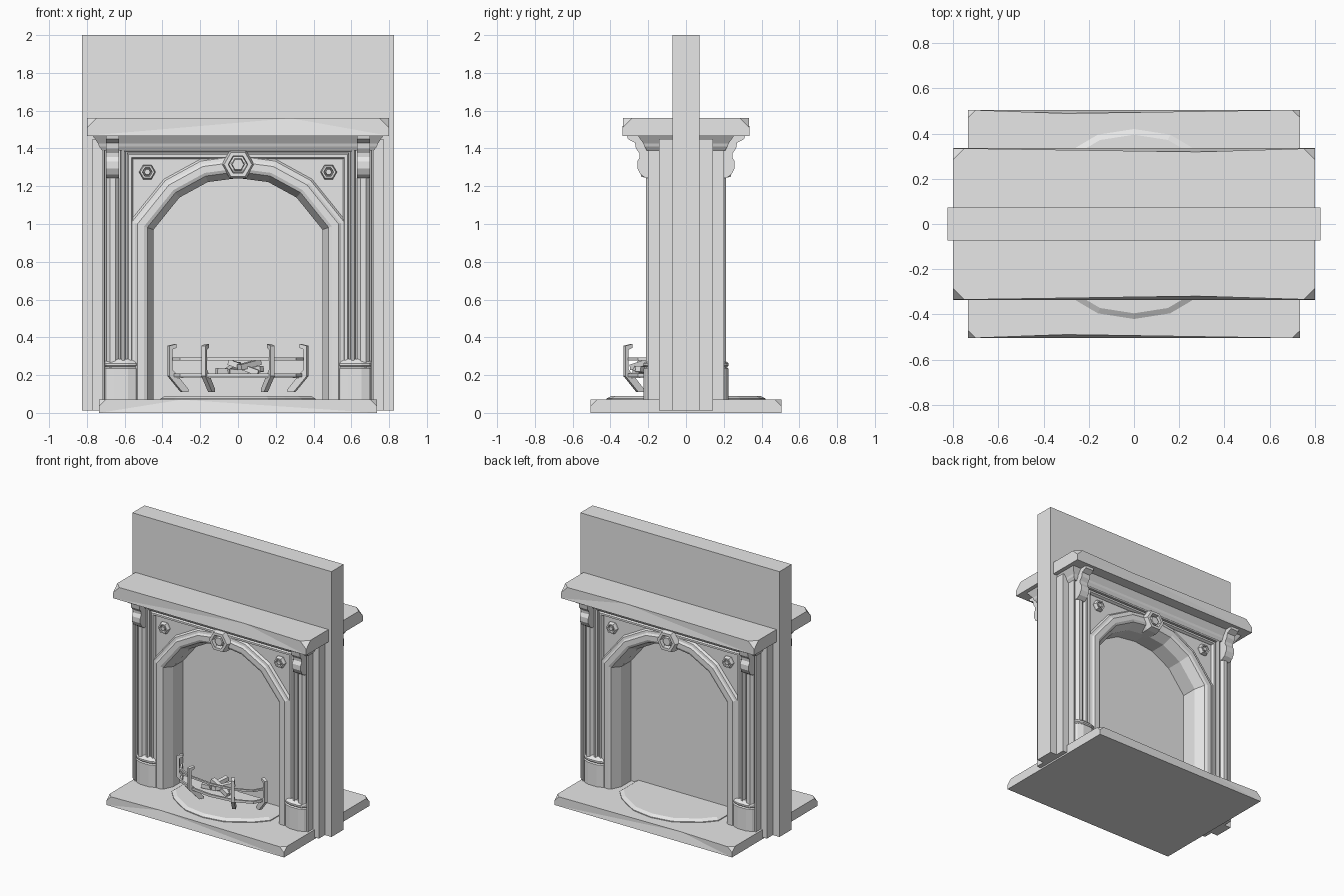
import bpy, bmesh, math
from mathutils import Vector, Matrix

if "Cube" in bpy.data.objects:
    bpy.data.objects.remove(bpy.data.objects["Cube"])

stone = bpy.data.materials.new("grey_stone")
stone.diffuse_color = (0.8, 0.8, 0.8, 1)
stone.use_nodes = True
stone.node_tree.nodes["Principled BSDF"].inputs["Base Color"].default_value = stone.diffuse_color


def finish(name, bm, mirror=""):
    """Turn a bmesh into an object, optionally mirrored on X and/or Y."""
    bmesh.ops.recalc_face_normals(bm, faces=bm.faces)
    me = bpy.data.meshes.new(name)
    bm.to_mesh(me)
    bm.free()
    me.materials.append(stone)
    ob = bpy.data.objects.new(name, me)
    bpy.context.collection.objects.link(ob)
    if mirror:
        mod = ob.modifiers.new("mirror", 'MIRROR')
        mod.use_axis = ("x" in mirror, "y" in mirror, False)
        mod.use_mirror_merge = False
    return ob


def loft(name, rings, mirror="", bm=None):
    """Join equal-length rings of points into a capped solid."""
    own = bm is None
    bm = bm or bmesh.new()
    vs = [[bm.verts.new(p) for p in r] for r in rings]
    n = len(rings[0])
    for a, b in zip(vs, vs[1:]):
        for i in range(n):
            bm.faces.new((a[i], a[(i + 1) % n], b[(i + 1) % n], b[i]))
    bm.faces.new(vs[0][::-1])
    bm.faces.new(vs[-1])
    return finish(name, bm, mirror) if own else None


def box(name, x0, x1, y0, y1, z0, z1, mirror=""):
    return loft(name, [[(x0, y0, z), (x1, y0, z), (x1, y1, z), (x0, y1, z)] for z in (z0, z1)], mirror)


def offset(path, d):
    """Mitred outward offset of an open path in the XZ plane."""
    out = []
    dirs = [(b - a).normalized() for a, b in zip(path, path[1:])]
    for i, p in enumerate(path):
        d0, d1 = dirs[max(i - 1, 0)], dirs[min(i, len(dirs) - 1)]
        n0, n1 = Vector((-d0.y, d0.x)), Vector((-d1.y, d1.x))
        m = (n0 + n1).normalized()
        out.append(p + m * (d / m.dot(n0)))
    return out


def sweep(name, path, profile):
    """Sweep an (offset, y) section along a path; repeated on the back."""
    lines = [[Vector((p.x, y, p.y)) for p in offset(path, d)] for d, y in profile]
    return loft(name, [list(r) for r in zip(*lines)], "y")


def portal(hx, z):
    return [Vector(p) for p in ((-hx, 0.06), (-hx, z), (hx, z), (hx, 0.06))]


half = [(-0.447, 0.05), (-0.447, 0.97), (-0.31, 1.14), (-0.16, 1.222)]
arch = [Vector(p) for p in half + [(0, 1.243)] + [(-x, z) for x, z in half[::-1]]]


def arched_slab(name, hx, hy, z0, z1):
    """Slab with the arched opening cut through it."""
    inner = offset(arch, 0.04)
    pts = [(-hx, z0), (-hx, z1), (hx, z1), (hx, z0)]
    pts += [(inner[-1].x, z0)] + [(p.x, p.y) for p in inner[-2:0:-1]] + [(inner[0].x, z0)]
    return loft(name, [[(x, y, z) for x, z in pts] for y in (-hy, hy)])


def worn_slab(name, hx, hy, z0, z1, wear_x, chip):
    """Slab with broken top corners and a worn spot on both long edges."""
    bm = bmesh.new()
    v = bm.verts.new
    b = [v((x, y, z0)) for x, y in ((-hx, -hy), (hx, -hy), (hx, hy), (-hx, hy))]
    t = [v((x, y, z1)) for x, y in ((-hx, -hy), (hx, -hy), (hx, hy), (-hx, hy))]
    f, k = v((wear_x, -hy + 0.016, z1)), v((wear_x, hy - 0.016, z1))
    for face in ((b[0], b[1], f), (b[1], t[1], f), (b[0], f, t[0]),
                 (b[2], b[3], k), (b[3], t[3], k), (b[2], k, t[2]),
                 (b[1], b[2], t[2], t[1]), (b[3], b[0], t[0], t[3]),
                 (t[0], f, t[1], t[2], k, t[3]), b[::-1]):
        bm.faces.new(face)
    bmesh.ops.bevel(bm, geom=t, offset=chip, segments=1, affect='VERTICES')
    return finish(name, bm)


def hex_boss(name, x, z, r, y_back, y_front, mirror):
    """Hexagonal boss with a raised rim and a small centre stud."""
    d = y_front - y_back
    steps = [(r, y_back), (r, y_back + d * 0.7), (r * 0.85, y_front), (r * 0.6, y_front),
             (r * 0.52, y_front - d * 0.4), (r * 0.45, y_front - d * 0.4), (r * 0.36, y_front - d * 0.05)]
    rings = [[(x + s * math.cos(i * math.pi / 3), y, z + s * math.sin(i * math.pi / 3))
              for i in range(6)] for s, y in steps]
    return loft(name, rings, mirror)


# Chimney wall and stepped stone body, open through the arch
arched_slab("chimney_wall", 0.825, 0.072, 0.012, 2.0)
arched_slab("side_step", 0.77, 0.142, 0.012, 1.45)
arched_slab("surround_body", 0.72, 0.178, 0.05, 1.45)
box("firebox_back", -0.49, 0.49, -0.01, 0.01, 0.05, 1.29)

# Hearth slab and mantel shelf
worn_slab("hearth", 0.735, 0.505, 0, 0.07, -0.3, 0.035)
worn_slab("mantel_shelf", 0.8, 0.335, 1.467, 1.56, 0.28, 0.05)

# Cornice flaring out below the shelf
loft("cornice", [[(sx * x, sy * y, z) for sx, sy in ((-1, -1), (1, -1), (1, 1), (-1, 1))]
                 for x, y, z in ((0.72, 0.208, 1.39), (0.735, 0.22, 1.41),
                                 (0.74, 0.225, 1.425), (0.77, 0.255, 1.468))])

# Arch moulding with splayed reveal, and the rectangular frames around it
sweep("arch_moulding", arch, [(0, 0), (0, -0.13), (0.033, -0.2), (0.05, -0.208), (0.085, -0.208),
                              (0.098, -0.198), (0.115, -0.195), (0.125, -0.18), (0.125, 0)])
sweep("inner_frame", portal(0.557, 1.345), [(0, -0.1), (0, -0.185), (0.008, -0.2), (0.022, -0.2),
                                            (0.03, -0.19), (0.03, -0.1)])
sweep("middle_frame", portal(0.595, 1.38), [(0, -0.1), (0, -0.2), (0.008, -0.208), (0.02, -0.208),
                                            (0.027, -0.19), (0.027, -0.1)])
sweep("corner_strip", portal(0.703, 1.4), [(0, -0.1), (0, -0.192), (0.006, -0.2), (0.017, -0.2), (0.017, -0.1)])

# Keystone and spandrel rosettes
hex_boss("keystone", 0, 1.315, 0.087, -0.1, -0.238, "y")
hex_boss("rosette", 0.48, 1.275, 0.044, -0.15, -0.208, "xy")

# Slim columns on rounded plinths
loft("column", [[(0.663 + 0.036 * math.cos(a), -0.178 + 0.036 * math.sin(a), z)
                 for a in [(i + 0.5) * math.pi / 4 for i in range(8)]] for z in (0.2, 1.27)], "xy")
plan = [(-0.098, 0.1), (-0.098, -0.18), (-0.075, -0.21), (-0.035, -0.225),
        (0.035, -0.225), (0.075, -0.21), (0.098, -0.18), (0.098, 0.1)]
loft("plinth", [[(0.618 + x * s, min(y + d, 0), z) for x, y in plan]
                for s, d, z in ((1, 0, 0.06), (1, 0, 0.235), (0.97, 0.008, 0.242),
                                (1, 0, 0.25), (1, 0, 0.262), (0.9, 0.025, 0.285))], "xy")

# Scrolled corbels under the shelf
scroll = [(-0.1, 1.468), (-0.312, 1.468), (-0.308, 1.45), (-0.27, 1.43), (-0.265, 1.40), (-0.247, 1.375),
          (-0.245, 1.355), (-0.258, 1.33), (-0.258, 1.295), (-0.24, 1.262), (-0.212, 1.243), (-0.1, 1.243)]
loft("corbel", [[(x, y, z) for y, z in scroll] for x in (0.63, 0.7)], "xy")

# Raised half-round pad on the hearth, front and back
pad = [(0.41, 0), (0.41, -0.2), (0.335, -0.285), (0.25, -0.342), (0.16, -0.395), (0, -0.42)]
pad += [(-x, y) for x, y in pad[-2::-1]]
loft("hearth_pad", [[(x * s, y * s, z) for x, y in pad]
                    for s, z in ((1, 0.06), (1, 0.076), (0.94, 0.09))], "y")

# Fire grate: curved bars
bow = [(0.345, -0.17), (0.3, -0.25), (0.175, -0.305), (0, -0.325)]
bow = [(-x, y) for x, y in bow] + bow[-2::-1]
for name, z, h in (("grate_top_bar", 0.285, 0.014), ("grate_low_bar", 0.2, 0.018)):
    rings = []
    for x, y in bow:
        out = Vector((x, y + 0.05, 0)).normalized() * 0.007
        rings.append([(x + s * out.x, y + s * out.y, z + t * h / 2)
                      for s, t in ((-1, -1), (1, -1), (1, 1), (-1, 1))])
    loft(name, rings)
loft("grate_tray", [[(x * 0.97, y * 0.97, z) for x, y in bow] for z in (0.185, 0.2)])

# Grate uprights with pointed tops and inward-leaning legs
upright = [(0.012, 0.195), (0.012, 0.355), (-0.03, 0.365), (-0.03, 0.345), (-0.006, 0.335),
           (-0.006, 0.23), (-0.035, 0.2), (-0.1, 0.125), (-0.1, 0.11), (-0.065, 0.11)]
for name, x, y, ang in (("inner_upright", 0.178, -0.315, -62), ("outer_upright", 0.358, -0.19, -25)):
    c, s = math.cos(math.radians(ang)), math.sin(math.radians(ang))
    loft(name, [[(x + r * c - w * s, y + r * s + w * c, z) for r, z in upright]
                for w in (-0.012, 0.012)], "x")

# Logs piled on the tray
bm = bmesh.new()
for x, y, z, size, yaw, tilt in ((-0.02, -0.23, 0.215, 0.2, 20, 5), (0.05, -0.2, 0.22, 0.19, -35, -8),
                                 (0.03, -0.25, 0.24, 0.17, -12, 20), (-0.03, -0.19, 0.235, 0.15, 65, -15),
                                 (0.06, -0.24, 0.255, 0.14, 40, -12)):
    mat = (Matrix.Translation((x, y, z)) @ Matrix.Rotation(math.radians(yaw), 4, 'Z')
           @ Matrix.Rotation(math.radians(tilt), 4, 'Y') @ Matrix.Diagonal((size, 0.034, 0.03, 1)))
    bmesh.ops.create_cube(bm, size=1, matrix=mat)
finish("logs", bm)
